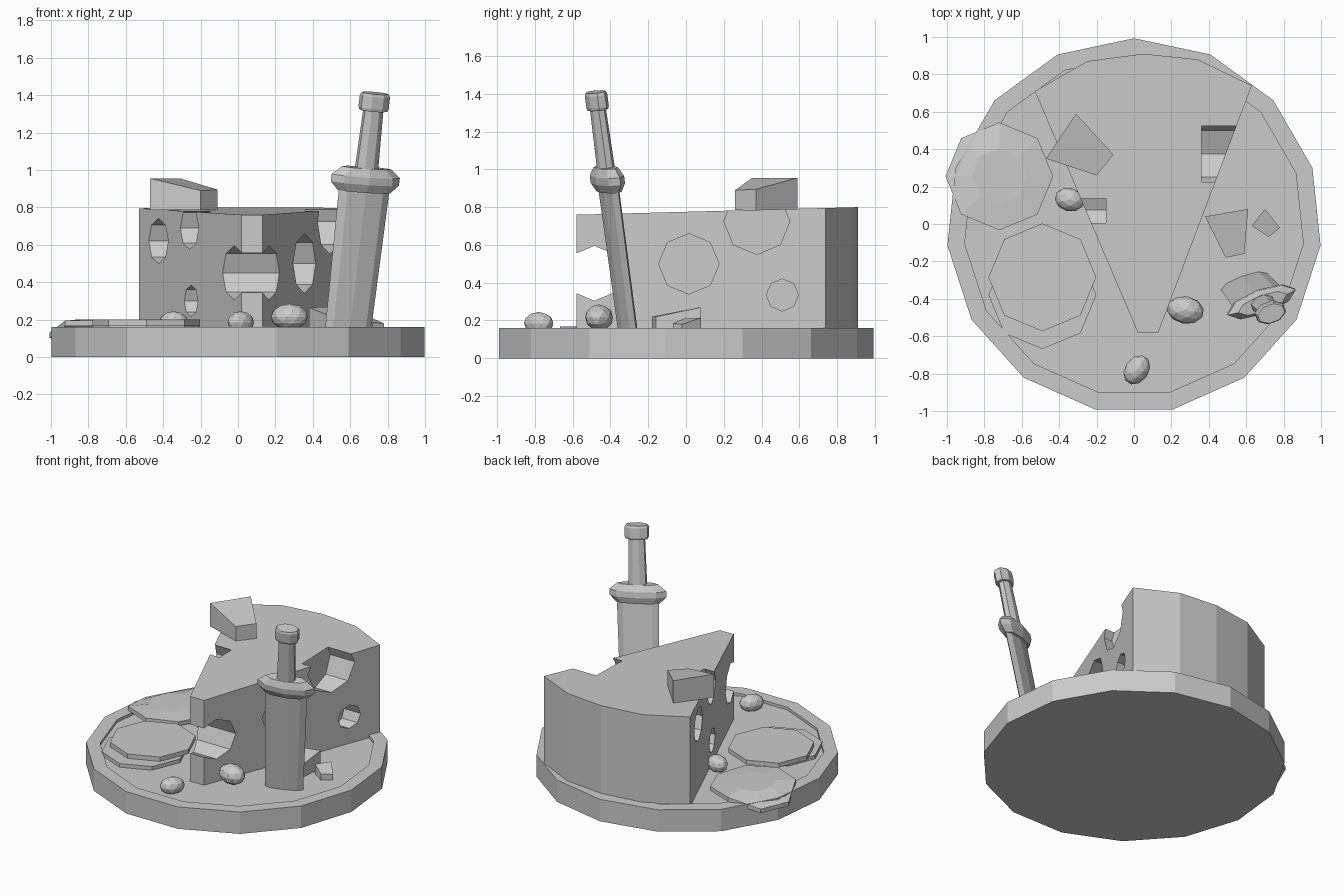
import bpy, bmesh, math
from mathutils import Vector, Matrix

if "Cube" in bpy.data.objects:
    bpy.data.objects.remove(bpy.data.objects["Cube"])


def make(name, bm, matrix=None):
    bmesh.ops.recalc_face_normals(bm, faces=bm.faces)
    me = bpy.data.meshes.new(name)
    bm.to_mesh(me)
    bm.free()
    ob = bpy.data.objects.new(name, me)
    bpy.context.collection.objects.link(ob)
    if matrix is not None:
        ob.matrix_world = matrix
    return ob


def skin(bm, loops):
    # Joins equal-length point loops and caps both ends
    rows = [[bm.verts.new(p) for p in loop] for loop in loops]
    n = len(rows[0])
    for a, b in zip(rows, rows[1:]):
        for i in range(n):
            j = (i + 1) % n
            bm.faces.new((a[i], a[j], b[j], b[i]))
    bm.faces.new(rows[0][::-1])
    bm.faces.new(rows[-1])


def loft(name, rings, n, phase=0.0, matrix=None):
    # rings: (z, half width, half depth)
    bm = bmesh.new()
    ang = [math.radians(phase) + math.tau * i / n for i in range(n)]
    skin(bm, [[(rx * math.cos(t), ry * math.sin(t), z) for t in ang] for z, rx, ry in rings])
    return make(name, bm, matrix)


def prism(name, top, z0):
    bm = bmesh.new()
    skin(bm, [[(x, y, z0) for x, y, z in top], top])
    return make(name, bm)


# Plate with a shallow recess
loft("plate", [(0, 1.003, 1.003), (0.16, 1.003, 1.003), (0.16, 0.91, 0.91), (0.14, 0.91, 0.91)],
     15, 90, Matrix.Translation((0, -0.01, 0)))

# Cheese wedge with a blunt tip and rounded rind
outline = [(0.02, -0.58), (0.13, -0.58), (0.63, 0.74), (0.34, 0.88),
           (0.05, 0.91), (-0.25, 0.87), (-0.53, 0.71)]
cheese = prism("cheese_wedge", [(x, y, 0.76 + 0.027 * (y + 0.58)) for x, y in outline], 0.135)

# Octagonal holes: y, z, radius, x start, x end
holes = [(0.375, 0.725, 0.175, 0.36, 0.9), (0.015, 0.50, 0.16, 0.22, 0.8),
         (0.51, 0.335, 0.085, 0.44, 0.9), (-0.485, 0.45, 0.145, -0.4, 0.6),
         (0.464, 0.62, 0.122, -0.9, -0.30), (0.075, 0.69, 0.115, -0.8, -0.15),
         (0.055, 0.30, 0.085, -0.8, -0.16)]
bm = bmesh.new()
for y, z, r, x0, x1 in holes:
    skin(bm, [[(x, y + r * math.cos(math.tau * i / 8), z + r * math.sin(math.tau * i / 8))
               for i in range(8)] for x in (x0, x1)])
cutter = make("hole_cutters", bm)
cutter.hide_render = True
cutter.hide_set(True)
mod = cheese.modifiers.new("holes", 'BOOLEAN')
mod.operation = 'DIFFERENCE'
mod.solver = 'EXACT'
mod.object = cutter

# Cut pieces of cheese
prism("cheese_chunk_top", [(-0.47, 0.35, 0.955), (-0.20, 0.26, 0.89),
                           (-0.11, 0.37, 0.895), (-0.31, 0.59, 0.955)], 0.785)
prism("cheese_chunk_side", [(0.38, 0.04, 0.265), (0.49, -0.18, 0.22),
                            (0.59, -0.16, 0.22), (0.61, 0.08, 0.27)], 0.135)
prism("cheese_crumb", [(0.63, -0.01, 0.21), (0.72, -0.07, 0.185),
                       (0.78, -0.02, 0.18), (0.70, 0.08, 0.215)], 0.135)

# Knife, leaning and turned; built along its own axis
zax = Vector((0.145, -0.17, 1.26)).normalized()
a = math.radians(20)
xax = Vector((math.cos(a), math.sin(a), 0))
xax = (xax - zax * xax.dot(zax)).normalized()
yax = zax.cross(xax)
knife = Matrix.Translation((0.59, -0.31, 0.16)) @ Matrix((xax, yax, zax)).transposed().to_4x4()
loft("knife_blade", [(-0.06, 0.13, 0.03), (0.78, 0.145, 0.03)], 8, 0, knife)
loft("knife_guard", [(0.735, 0.15, 0.045), (0.78, 0.195, 0.065), (0.82, 0.195, 0.065),
                     (0.865, 0.14, 0.045)], 8, 0, knife)
loft("knife_handle", [(0.84, 0.066, 0.045), (1.19, 0.056, 0.04)], 8, 22.5, knife)
loft("knife_pommel", [(1.175, 0.078, 0.052), (1.19, 0.085, 0.056), (1.255, 0.085, 0.056),
                      (1.27, 0.076, 0.05)], 8, 22.5, knife)

# Nuts
for i, (loc, size, turn) in enumerate([((-0.345, 0.13, 0.185), (0.08, 0.062, 0.06), -15),
                                       ((0.275, -0.46, 0.215), (0.10, 0.074, 0.07), -10),
                                       ((0.015, -0.78, 0.185), (0.085, 0.064, 0.06), 55)]):
    bm = bmesh.new()
    bmesh.ops.create_icosphere(bm, subdivisions=2, radius=1)
    make(f"nut_{i + 1}", bm, Matrix.Translation(loc)
         @ Matrix.Rotation(math.radians(turn), 4, 'Z') @ Matrix.Diagonal((*size, 1)))

# Flat slices stacked on the plate
R = 0.288
for name, y, z in (("slice_lower", -0.38, 0.135), ("slice_upper", -0.285, 0.168)):
    loft(name, [(z, R, R), (z + 0.032, R, R)], 8, 0, Matrix.Translation((-0.49, y, 0)))

# Slice drooping over the rim
drape = loft("slice_draped", [(0.165, 0.15, 0.15), (0.165, R, R), (0.195, R, R), (0.2, 0.15, 0.15)],
             8, 0, Matrix.Translation((-0.72, 0.255, 0)))
for v in drape.data.vertices:
    v.co.z -= max(0, -v.co.x + 0.4 * v.co.y - 0.17) * 0.55 + max(0, v.co.x - 0.15) * 0.12
